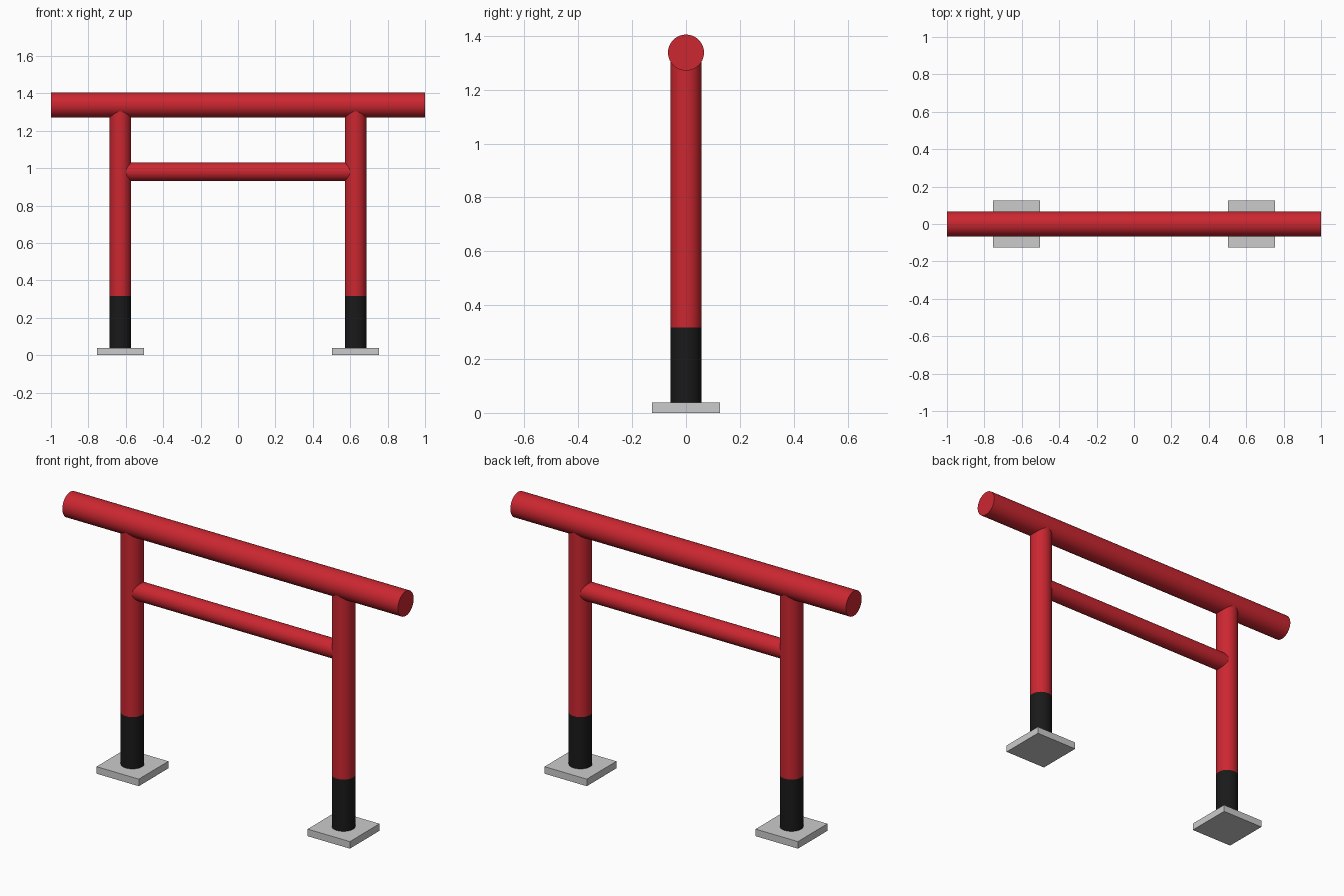
import bpy, math

if "Cube" in bpy.data.objects:
    bpy.data.objects.remove(bpy.data.objects["Cube"])

def material(name, color):
    m = bpy.data.materials.new(name)
    m.diffuse_color = color
    m.use_nodes = True
    m.node_tree.nodes["Principled BSDF"].inputs["Base Color"].default_value = m.diffuse_color
    return m

RED = material("red_lacquer", (0.60, 0.02, 0.03, 1))
BLACK = material("black_paint", (0.01, 0.01, 0.01, 1))

def cylinder(name, radius, length, location, mat, along_x=False):
    rot = (0, math.pi / 2, 0) if along_x else (0, 0, 0)
    bpy.ops.mesh.primitive_cylinder_add(vertices=32, radius=radius, depth=length,
                                        location=location, rotation=rot)
    ob = bpy.context.object
    ob.name = name
    ob.data.materials.append(mat)
    bpy.ops.object.shade_smooth_by_angle(angle=math.radians(30))

POST_X, POST_R = 0.629, 0.0575
BASE_TOP, SLEEVE_TOP = 0.038, 0.317
BEAM_Z, BEAM_R = 1.338, 0.067

for side, x in (("left", -POST_X), ("right", POST_X)):
    # Square stone footing
    bpy.ops.mesh.primitive_cube_add(size=1, location=(x, 0, BASE_TOP / 2))
    base = bpy.context.object
    base.name = side + "_base"
    base.scale = (0.252, 0.252, BASE_TOP)
    # Black lower sleeve and red post, ending inside the top beam
    cylinder(side + "_sleeve", POST_R, SLEEVE_TOP - BASE_TOP,
             (x, 0, (SLEEVE_TOP + BASE_TOP) / 2), BLACK)
    cylinder(side + "_post", POST_R, BEAM_Z - SLEEVE_TOP,
             (x, 0, (BEAM_Z + SLEEVE_TOP) / 2), RED)

# Top beam and lower tie beam
cylinder("top_beam", BEAM_R, 2.0, (0, 0, BEAM_Z), RED, along_x=True)
cylinder("tie_beam", 0.049, 2 * POST_X, (0, 0, 0.981), RED, along_x=True)
